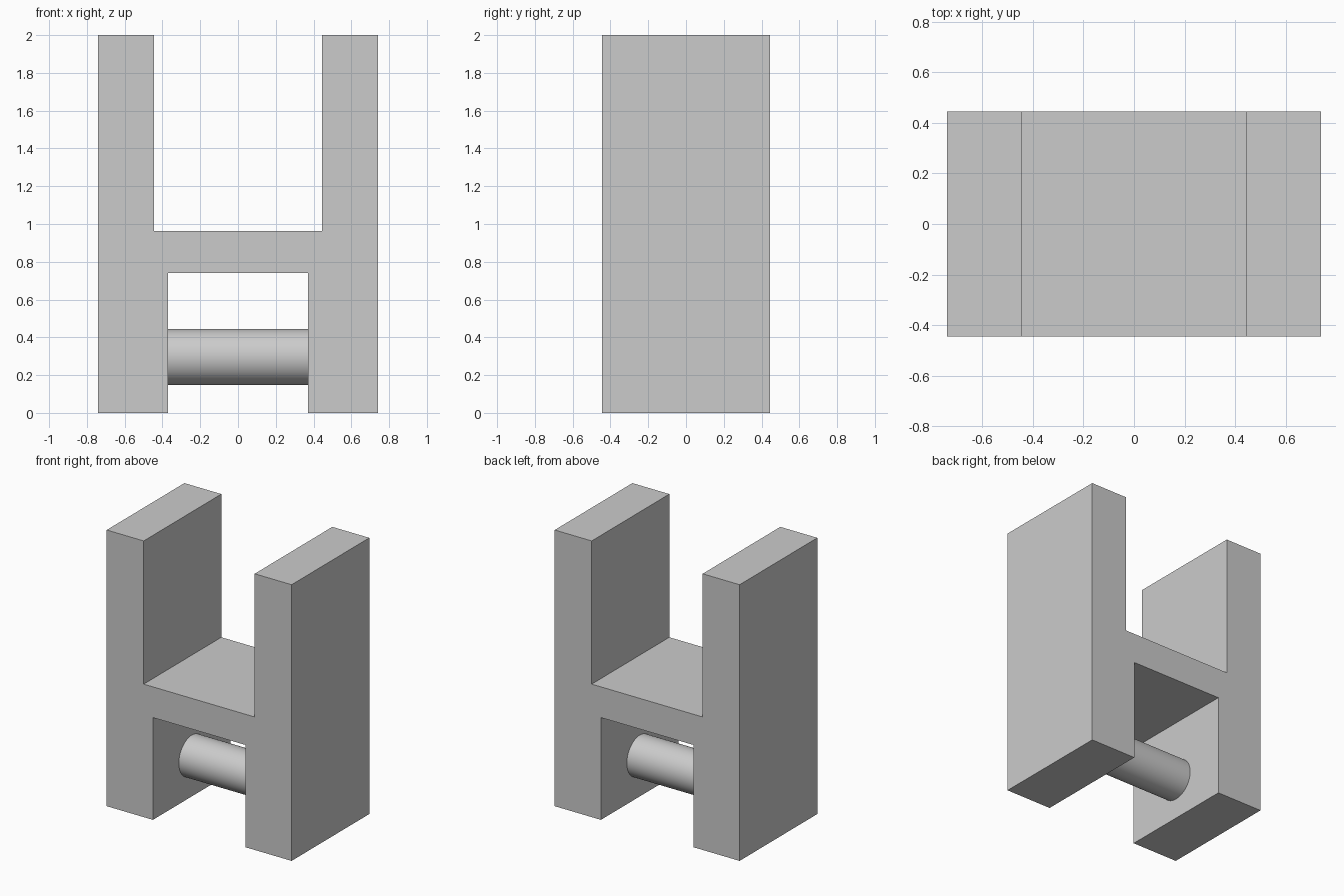
import bpy, bmesh
from math import pi

cube = bpy.data.objects.get("Cube")
if cube:
    bpy.data.objects.remove(cube, do_unlink=True)

U = 2 / 27  # design unit: the bracket is 27 units tall

grey = bpy.data.materials.new("light_grey")
grey.use_nodes = True
colour = (0.6, 0.6, 0.6, 1)
grey.diffuse_color = colour
grey.node_tree.nodes["Principled BSDF"].inputs["Base Color"].default_value = colour

# H-shaped bracket: half profile (x, z) in units, mirrored and extruded in depth
half = [(5, 0), (10, 0), (10, 27), (6, 27), (6, 13)]
inner = [(5, 10)]
right_side = inner + half
outline = right_side + [(-x, z) for x, z in reversed(right_side)]
depth = 12 * U

bm = bmesh.new()
front = bm.faces.new([bm.verts.new((x * U, -depth / 2, z * U)) for x, z in outline])
extruded = bmesh.ops.extrude_face_region(bm, geom=[front], use_keep_orig=True)
back = [v for v in extruded["geom"] if isinstance(v, bmesh.types.BMVert)]
bmesh.ops.translate(bm, verts=back, vec=(0, depth, 0))
bmesh.ops.recalc_face_normals(bm, faces=bm.faces)
mesh = bpy.data.meshes.new("bracket")
bm.to_mesh(mesh)
bm.free()
bracket = bpy.data.objects.new("bracket", mesh)
bpy.context.collection.objects.link(bracket)
mesh.materials.append(grey)

# Round pin spanning the gap between the legs
bpy.ops.mesh.primitive_cylinder_add(vertices=64, radius=2 * U, depth=10 * U,
                                    location=(0, 0, 4 * U), rotation=(0, pi / 2, 0))
pin = bpy.context.object
pin.name = "cross_pin"
pin.data.materials.append(grey)
bpy.ops.object.shade_smooth_by_angle()
